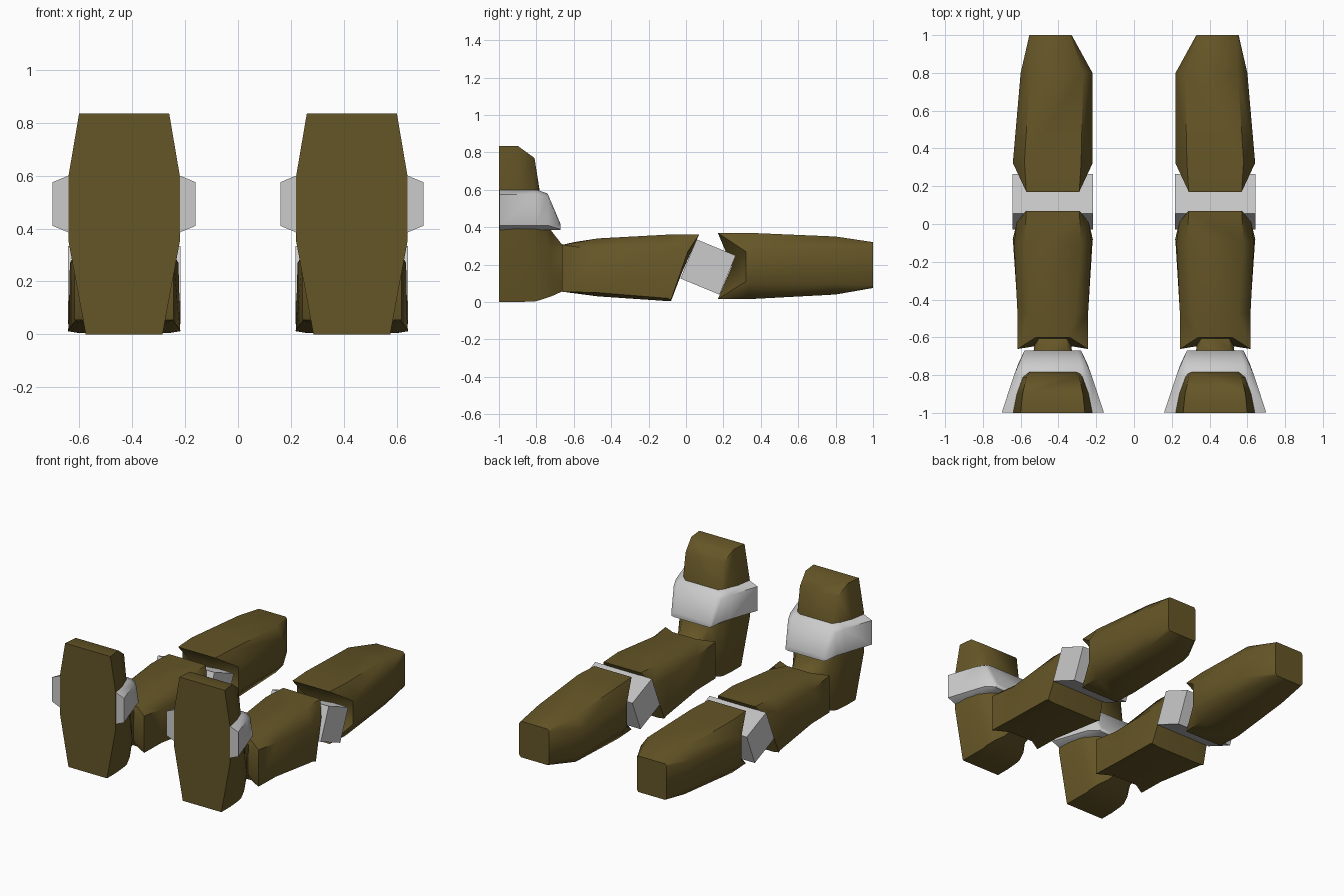
import bpy
import bmesh
import math
from mathutils import Vector

if "Cube" in bpy.data.objects:
    bpy.data.objects.remove(bpy.data.objects["Cube"], do_unlink=True)

LEG_X = 0.43


def make_material(name, colour):
    material = bpy.data.materials.new(name)
    material.use_nodes = True
    material.diffuse_color = colour
    material.node_tree.nodes["Principled BSDF"].inputs["Base Color"].default_value = colour
    return material


olive_brown = make_material("olive brown", (0.13, 0.092, 0.02, 1))
light_grey = make_material("light grey", (0.6, 0.6, 0.6, 1))


def ring(y, widths, heights, shift=(0, 0, 0, 0), centre=0):
    """Eight-sided section; widths, heights and y shifts run from bottom to top."""
    rows = [Vector((w, y + s, z)) for w, z, s in zip(widths, heights, shift)]
    right = [Vector((centre + p.x, p.y, p.z)) for p in rows]
    left = [Vector((centre - p.x, p.y, p.z)) for p in reversed(rows)]
    return right + left


def finish(bm, name, material, angle):
    bmesh.ops.recalc_face_normals(bm, faces=bm.faces)
    mesh = bpy.data.meshes.new(name)
    bm.to_mesh(mesh)
    bm.free()
    mesh.materials.append(material)
    obj = bpy.data.objects.new(name, mesh)
    bpy.context.collection.objects.link(obj)
    bpy.ops.object.select_all(action='DESELECT')
    obj.select_set(True)
    bpy.context.view_layer.objects.active = obj
    bpy.ops.object.shade_smooth_by_angle(angle=math.radians(angle))
    return obj


def loft(name, rings, material, side, angle=55):
    """Skin the sections in order, closing both ends with a fan."""
    bm = bmesh.new()
    loops = [[bm.verts.new((side * (LEG_X + p.x), p.y, p.z)) for p in r] for r in rings]
    for a, b in zip(loops, loops[1:]):
        for i in range(len(a)):
            j = (i + 1) % len(a)
            bm.faces.new((a[i], a[j], b[j], b[i]))
    for loop in (loops[0], loops[-1]):
        middle = bm.verts.new(sum((v.co for v in loop), Vector()) / len(loop))
        for i, v in enumerate(loop):
            bm.faces.new((v, loop[(i + 1) % len(loop)], middle))
    finish(bm, name, material, angle)


thigh = [
    ring(0.17, (.14, .21, .21, .14), (.015, .11, .27, .37), (0, .15, .15, 0)),
    ring(0.33, (.15, .21, .21, .15), (.015, .1, .28, .37), (0, .01, .01, 0)),
    ring(0.8, (.14, .19, .19, .14), (.04, .1, .28, .35), centre=-.02),
    ring(1.0, (.1, .112, .112, .1), (.075, .09, .305, .32), centre=.012),
]

shin = [
    ring(-0.6, (.09, .187, .187, .09), (.05, .055, .305, .32), (0, -.062, -.062, 0)),
    ring(-0.47, (.12, .185, .187, .12), (.03, .05, .28, .34)),
    ring(-0.1, (.16, .21, .205, .15), (.005, .02, .27, .36)),
    ring(0.07, (.17, .212, .19, .14), (.005, .012, .27, .36), (-.15, -.15, -.06, 0)),
]

# The foot stands on its heel, with its sole facing forward
foot = [
    ring(-1.0, (.145, .21, .21, .17), (0, .35, .6, .835)),
    ring(-0.9, (.145, .2, .19, .16), (0, .33, .6, .835)),
    ring(-0.81, (.14, .18, .16, .14), (.003, .3, .58, .77)),
    ring(-0.78, (.14, .17, .15, .12), (.01, .28, .45, .58)),
    ring(-0.72, (.12, .14, .13, .1), (.03, .15, .28, .38)),
    ring(-0.665, (.08, .1, .1, .08), (.055, .1, .26, .31)),
    ring(-0.55, (.07, .085, .085, .07), (.09, .13, .24, .27)),
]

strap = [
    ring(-0.997, (.21, .27, .27, .21), (.385, .41, .575, .6)),
    ring(-0.8, (.16, .205, .205, .16), (.385, .41, .575, .6)),
    ring(-0.74, (.15, .183, .18, .15), (.385, .41, .56, .58)),
    ring(-0.67, (.13, .15, .15, .13), (.385, .39, .405, .415)),
]


def knee_joint(name, side):
    """Eight-sided barrel lying across the leg."""
    bm = bmesh.new()
    bmesh.ops.create_cone(bm, cap_ends=True, segments=8, radius1=.16, radius2=.16, depth=.426)
    for v in bm.verts:
        angle = math.atan2(v.co.y, v.co.x)
        # Turn the barrel so that flats face up, down, forward and back
        step = round((angle - math.pi / 8) / (math.pi / 4))
        angle = math.pi / 8 + step * math.pi / 4
        v.co = (side * LEG_X + v.co.z, .118 + .16 * math.cos(angle), .187 + .16 * math.sin(angle))
    finish(bm, name, light_grey, 50)


for label, side in (("left", 1), ("right", -1)):
    loft(label + "_thigh", thigh, olive_brown, side)
    loft(label + "_shin", shin, olive_brown, side)
    loft(label + "_foot", foot, olive_brown, side)
    loft(label + "_foot_strap", strap, light_grey, side)
    knee_joint(label + "_knee", side)
